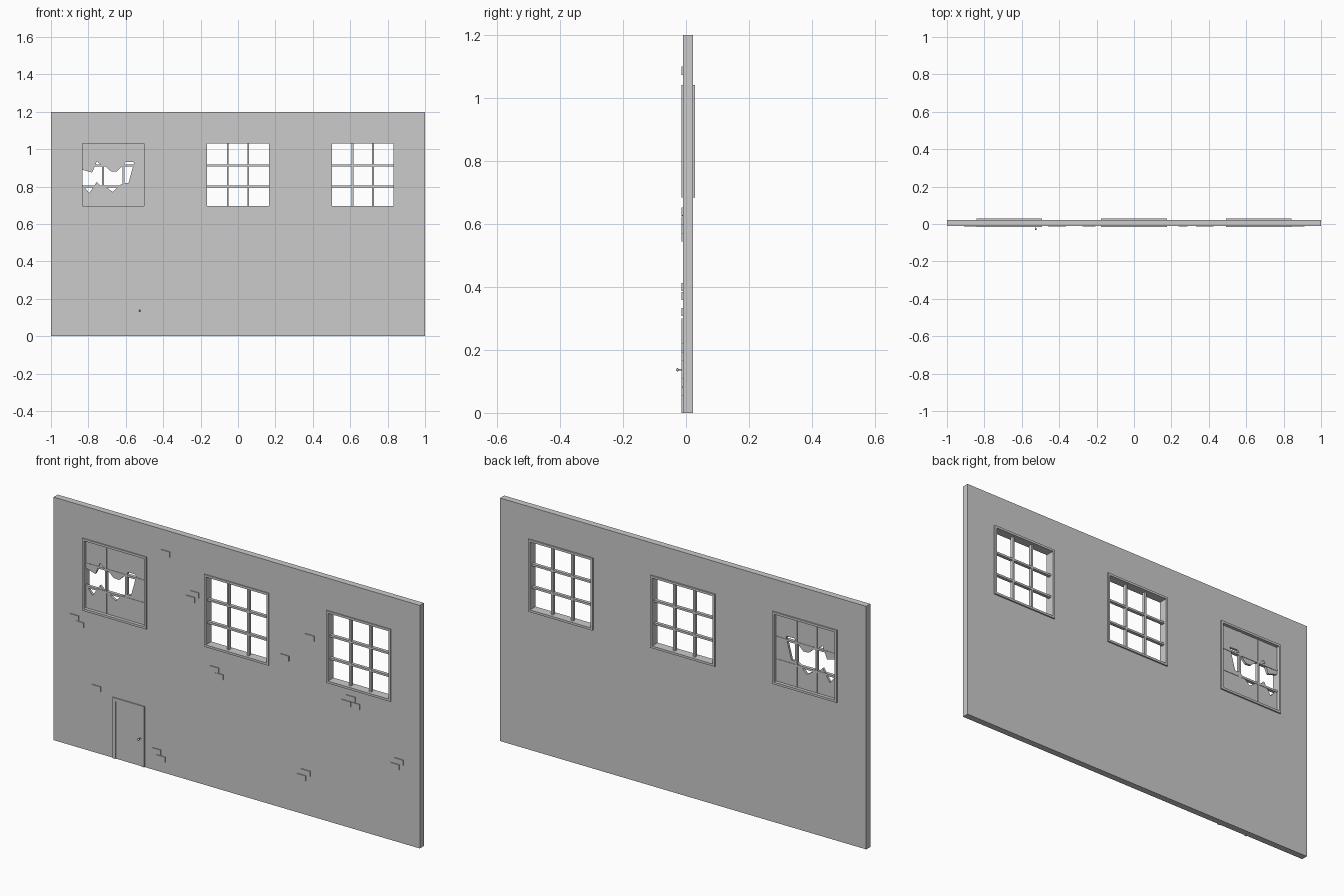
import bpy
import bmesh

if "Cube" in bpy.data.objects:
    bpy.data.objects.remove(bpy.data.objects["Cube"], do_unlink=True)

grey = bpy.data.materials.new("plain_grey")
grey.use_nodes = True
colour = (0.6, 0.6, 0.6, 1)
grey.diffuse_color = colour
grey.node_tree.nodes["Principled BSDF"].inputs["Base Color"].default_value = colour


def make_object(name, bm):
    bmesh.ops.recalc_face_normals(bm, faces=bm.faces)
    mesh = bpy.data.meshes.new(name)
    bm.to_mesh(mesh)
    bm.free()
    mesh.materials.append(grey)
    obj = bpy.data.objects.new(name, mesh)
    bpy.context.collection.objects.link(obj)
    return obj


def extrude_outline(name, outline, y0, y1):
    """Prism from an (x, z) outline running between two depths."""
    bm = bmesh.new()
    face = bm.faces.new([bm.verts.new((x, y0, z)) for x, z in outline])
    result = bmesh.ops.extrude_face_region(bm, geom=[face])
    moved = [v for v in result["geom"] if isinstance(v, bmesh.types.BMVert)]
    bmesh.ops.translate(bm, verts=moved, vec=(0, y1 - y0, 0))
    return make_object(name, bm)


def box(name, x0, x1, y0, y1, z0, z1):
    return extrude_outline(name, [(x0, z0), (x1, z0), (x1, z1), (x0, z1)], y0, y1)


FRONT, BACK = -0.010, 0.022
CENTRES = (-0.667, 0.0, 0.667)
HALF, RIM = 0.165, 0.011
SILL, HEAD = 0.695, 1.03

# Wall: a cell grid with the window cells left out, then thickened
xs = [-1.0] + [c + s * HALF for c in CENTRES for s in (-1, 1)] + [1.0]
zs = [0.0, SILL, HEAD, 1.2]
bm = bmesh.new()
verts = [[bm.verts.new((x, FRONT, z)) for z in zs] for x in xs]
for i in range(len(xs) - 1):
    for j in range(len(zs) - 1):
        if i % 2 and j == 1:
            continue
        bm.faces.new((verts[i][j], verts[i + 1][j], verts[i + 1][j + 1], verts[i][j + 1]))
cells = bm.faces[:]
result = bmesh.ops.extrude_face_region(bm, geom=cells)
moved = [v for v in result["geom"] if isinstance(v, bmesh.types.BMVert)]
bmesh.ops.translate(bm, verts=moved, vec=(0, BACK - FRONT, 0))
make_object("wall", bm)

# Window frames and glazing bars
for label, c in zip(("right", "middle", "left"), CENTRES):
    y0, y1 = -0.015, 0.029
    a, b = c - HALF, c + HALF
    box(label + "_window_jamb_a", a - RIM, a, y0, y1, SILL - RIM, HEAD + RIM)
    box(label + "_window_jamb_b", b, b + RIM, y0, y1, SILL - RIM, HEAD + RIM)
    box(label + "_window_sill", a, b, y0, y1, SILL - RIM, SILL)
    box(label + "_window_head", a, b, y0, y1, HEAD, HEAD + RIM)
    for k in (1, 2):
        x = a + 2 * HALF * k / 3
        z = SILL + (HEAD - SILL) * k / 3 - 0.006
        box(f"{label}_window_upright_bar_{k}", x - 0.005, x + 0.005, -0.001, 0.015, SILL, HEAD)
        box(f"{label}_window_cross_bar_{k}", a, b, -0.001, 0.015, z - 0.005, z + 0.005)

# Broken glass in one window, with a jagged hole reaching its side
left, right = CENTRES[0] - HALF, CENTRES[0] + HALF
jagged = [(left, 0.89), (-0.78, 0.875), (-0.755, 0.935), (-0.73, 0.915),
          (-0.71, 0.91), (-0.68, 0.882), (-0.65, 0.88), (-0.62, 0.91),
          (-0.6, 0.932), (-0.555, 0.93), (-0.585, 0.82), (-0.61, 0.82),
          (-0.635, 0.805), (-0.67, 0.772), (-0.71, 0.80), (-0.73, 0.80),
          (-0.755, 0.825), (-0.795, 0.765), (left, 0.81)]
extrude_outline("broken_glass",
                jagged + [(left, SILL), (right, SILL), (right, HEAD), (left, HEAD)],
                0.001, 0.013)

# Door, trim and knob
dx0, dx1, top, trim = -0.675, -0.502, 0.30, 0.015
box("door_panel", dx0 + trim, dx1 - trim, -0.011, FRONT, 0, top - trim)
box("door_trim_a", dx0, dx0 + trim, -0.015, FRONT, 0, top)
box("door_trim_b", dx1 - trim, dx1, -0.015, FRONT, 0, top)
box("door_trim_top", dx0 + trim, dx1 - trim, -0.015, FRONT, top - trim, top)
box("door_knob_stem", -0.527, -0.523, -0.026, -0.011, 0.135, 0.139)
bpy.ops.mesh.primitive_uv_sphere_add(segments=12, ring_count=8, radius=0.005,
                                     location=(-0.525, -0.027, 0.137))
knob = bpy.context.object
knob.name = "door_knob"
knob.data.materials.append(grey)
bpy.ops.object.shade_smooth_by_angle()

# Exposed bricks: left edge and top edge of each
bricks = [(-0.412, 1.10), (-0.253, 0.94), (-0.275, 0.911), (-0.91, 0.651),
          (-0.882, 0.624), (0.376, 0.895), (0.239, 0.76), (-0.144, 0.598),
          (-0.12, 0.571), (0.6, 0.653), (0.575, 0.624), (0.626, 0.624),
          (-0.79, 0.333), (-0.461, 0.109), (-0.438, 0.08), (0.354, 0.222),
          (0.331, 0.193), (0.863, 0.413), (0.841, 0.384)]
for n, (x, z) in enumerate(bricks):
    box(f"brick_{n + 1}", x, x + 0.048, -0.014, FRONT, z - 0.026, z)
